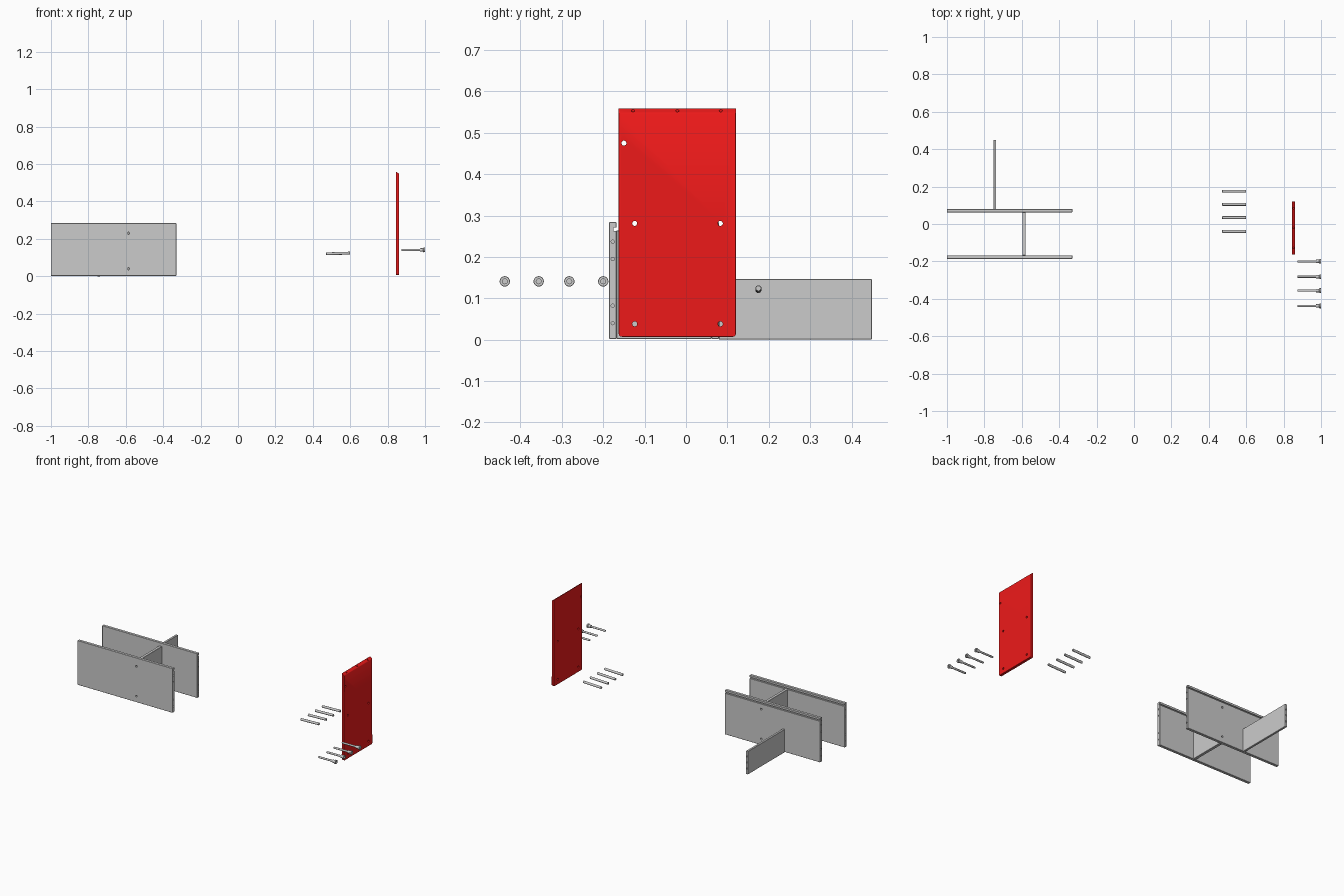
import bpy, bmesh, math
from mathutils import Matrix, Vector

if "Cube" in bpy.data.objects:
    bpy.data.objects.remove(bpy.data.objects["Cube"])

ROT = {'x': Matrix.Rotation(math.pi / 2, 4, 'Y'),
       'y': Matrix.Rotation(math.pi / 2, 4, 'X'),
       'z': Matrix.Identity(4)}


def to_object(name, bm):
    bmesh.ops.recalc_face_normals(bm, faces=bm.faces)
    me = bpy.data.meshes.new(name)
    bm.to_mesh(me)
    bm.free()
    ob = bpy.data.objects.new(name, me)
    bpy.context.collection.objects.link(ob)
    return ob


def add_box(bm, lo, hi):
    lo, hi = Vector(lo), Vector(hi)
    m = Matrix.Translation((lo + hi) / 2) @ Matrix.Diagonal((*(hi - lo), 1))
    return bmesh.ops.create_cube(bm, size=1, matrix=m)['verts']


def add_hole(bm, centre, axis, radius, depth):
    bmesh.ops.create_cone(bm, cap_ends=True, segments=20, radius1=radius,
                          radius2=radius, depth=depth,
                          matrix=Matrix.Translation(centre) @ ROT[axis])


def cut(ob, cutter_bm):
    cutter = to_object('cutter', cutter_bm)
    cutter.hide_render = True
    mod = ob.modifiers.new('cut', 'BOOLEAN')
    mod.operation = 'DIFFERENCE'
    mod.solver = 'EXACT'
    mod.object = cutter
    bpy.context.view_layer.objects.active = ob
    bpy.ops.object.modifier_apply(modifier=mod.name)
    bpy.data.objects.remove(cutter, do_unlink=True)


def smooth(ob):
    bpy.ops.object.select_all(action='DESELECT')
    ob.select_set(True)
    bpy.context.view_layer.objects.active = ob
    bpy.ops.object.shade_smooth_by_angle(angle=math.radians(35))


def board(name, lo, hi, cutter):
    bm = bmesh.new()
    add_box(bm, lo, hi)
    bmesh.ops.bevel(bm, geom=bm.edges[:], offset=0.0012, segments=1, affect='EDGES')
    ob = to_object(name, bm)
    cut(ob, cutter)
    smooth(ob)
    return ob


# Long side boards: back groove near the top, dowel holes in the ends, screw holes
for name, y0 in (('front_long_board', -0.186), ('rear_long_board', 0.062)):
    y1, ym = y0 + 0.018, y0 + 0.009
    c = bmesh.new()
    add_box(c, (-1.05, y1 - 0.007, 0.263), (-0.28, y1 + 0.02, 0.271))
    for z in (0.04, 0.082, 0.195, 0.237):
        for x in (-1, -0.33):
            add_hole(c, (x, ym, z), 'x', 0.004, 0.06)
    for z in (0.04, 0.23):
        add_hole(c, (-0.585, ym, z), 'y', 0.006, 0.1)
    board(name, (-1, y0, 0.002), (-0.33, y1, 0.284), c)

# Cross divider between the long boards
c = bmesh.new()
for z in (0.04, 0.23):
    for y in (-0.168, 0.062):
        add_hole(c, (-0.588, y, z), 'y', 0.004, 0.06)
board('cross_divider', (-0.597, -0.168, 0.002), (-0.579, 0.062, 0.264), c)

# Low board standing out at the back
c = bmesh.new()
for z in (0.035, 0.075, 0.112):
    add_hole(c, (-0.744, 0.449, z), 'y', 0.004, 0.06)
board('low_rear_board', (-0.751, 0.08, 0), (-0.737, 0.449, 0.147), c)

# Red upright panel with sloping top and rounded edges
bm = bmesh.new()
for v in add_box(bm, (0.844, -0.163, 0.007), (0.861, 0.121, 0.56)):
    if v.co.z > 0.5 and v.co.x > 0.85:
        v.co.z = 0.548
corner = [e for e in bm.edges if all(v.co.z < 0.1 for v in e.verts)
          and abs(e.verts[0].co.x - e.verts[1].co.x) > 0.01]
bmesh.ops.bevel(bm, geom=corner, offset=0.008, segments=3, profile=0.5, affect='EDGES')
side = [e for e in bm.edges if e.calc_length() > 0.2]
bmesh.ops.bevel(bm, geom=side, offset=0.0015, segments=1, affect='EDGES')
panel = to_object('red_upright_panel', bm)
c = bmesh.new()
for y, z in ((-0.124, 0.281), (0.083, 0.281), (-0.124, 0.038), (0.083, 0.038), (-0.15, 0.475)):
    add_hole(c, (0.8525, y, z), 'x', 0.006, 0.1)
for y in (-0.128, -0.021, 0.084):
    add_hole(c, (0.8535, y, 0.552), 'z', 0.004, 0.06)
cut(panel, c)
smooth(panel)
red = bpy.data.materials.new('red_paint')
red.diffuse_color = (0.85, 0.01, 0.01, 1)
red.use_nodes = True
red.node_tree.nodes["Principled BSDF"].inputs["Base Color"].default_value = red.diffuse_color
panel.data.materials.append(red)


def lathe(name, profile, start, end, segments=20):
    """Spin (distance, radius) pairs around the line from start to end."""
    bm = bmesh.new()
    vs = [bm.verts.new((r, 0, d)) for d, r in profile]
    es = [bm.edges.new(p) for p in zip(vs, vs[1:])]
    bmesh.ops.spin(bm, geom=vs + es, cent=(0, 0, 0), axis=(0, 0, 1),
                   angle=math.tau, steps=segments)
    bmesh.ops.remove_doubles(bm, verts=bm.verts, dist=1e-5)
    direction = Vector(end) - Vector(start)
    ob = to_object(name, bm)
    ob.matrix_world = Matrix.Translation(start) @ direction.to_track_quat('Z', 'Y').to_matrix().to_4x4()
    smooth(ob)
    return ob


# Four loose wooden dowels, lying slightly tilted
for i, y in enumerate((0.175, 0.105, 0.034, -0.04)):
    lathe(f'dowel_{i + 1}', [(0, 0), (0, 0.006), (0.002, 0.0075), (0.127, 0.0075),
                             (0.129, 0.006), (0.129, 0)],
          (0.471, y, 0.12), (0.6, y, 0.124))

# Four loose screws with wide heads and a socket recess
for i, y in enumerate((-0.2, -0.282, -0.356, -0.438)):
    lathe(f'screw_{i + 1}', [(0, 0), (0, 0.004), (0.003, 0.006), (0.1, 0.006), (0.101, 0.009),
                             (0.117, 0.0095), (0.119, 0.0125), (0.126, 0.0125), (0.127, 0.0115),
                             (0.127, 0.006), (0.118, 0.006), (0.118, 0)],
          (0.873, y, 0.14), (1.0, y, 0.141))
